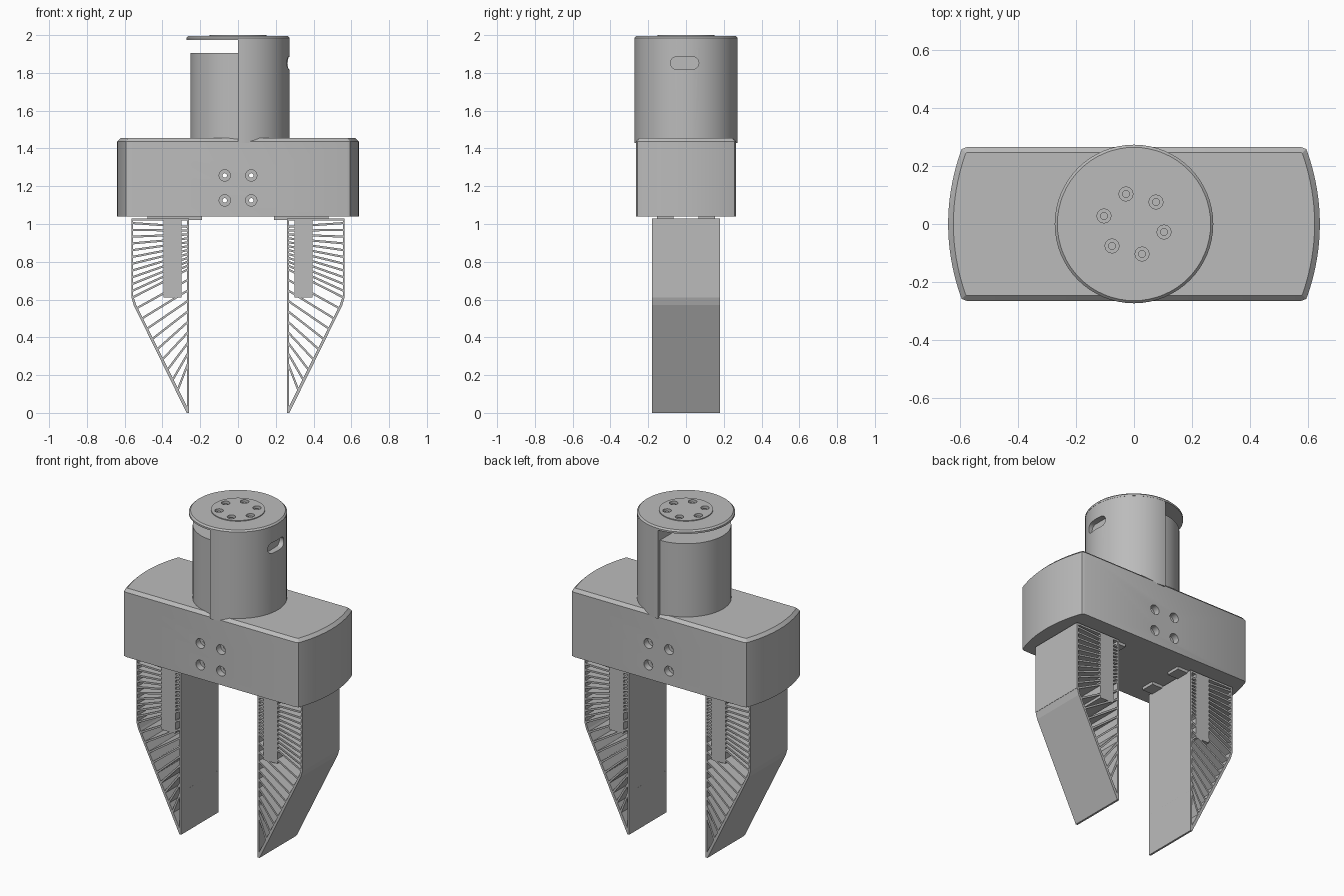
import bpy, bmesh
from math import sin, cos, pi, radians
from mathutils import Vector

if "Cube" in bpy.data.objects:
    bpy.data.objects.remove(bpy.data.objects["Cube"])

grey = bpy.data.materials.new("plain_grey")
grey.use_nodes = True
grey.diffuse_color = (0.5, 0.5, 0.5, 1)
grey.node_tree.nodes["Principled BSDF"].inputs["Base Color"].default_value = (0.5, 0.5, 0.5, 1)


def prism(bm, pts, lo, hi, axis="Z", chamfer=0):
    """Extrude a 2D outline along an axis; optionally chamfer its far rim."""
    place = {"Z": lambda a, b, h: (a, b, h),
             "Y": lambda a, b, h: (a, h, b),
             "X": lambda a, b, h: (h, a, b)}[axis]
    low = [bm.verts.new(place(a, b, lo)) for a, b in pts]
    top = [bm.verts.new(place(a, b, hi)) for a, b in pts]
    n = len(pts)
    faces = [bm.faces.new(low), bm.faces.new(top)]
    for i in range(n):
        j = (i + 1) % n
        faces.append(bm.faces.new((low[i], low[j], top[j], top[i])))
    bmesh.ops.recalc_face_normals(bm, faces=faces)
    if chamfer:
        bmesh.ops.bevel(bm, geom=list(faces[1].edges), offset=chamfer,
                        segments=1, affect="EDGES")


def finish(name, bm):
    mesh = bpy.data.meshes.new(name)
    bm.to_mesh(mesh)
    bm.free()
    obj = bpy.data.objects.new(name, mesh)
    bpy.context.collection.objects.link(obj)
    mesh.materials.append(grey)
    return obj


def select(obj):
    bpy.ops.object.select_all(action="DESELECT")
    obj.select_set(True)
    bpy.context.view_layer.objects.active = obj


def smooth(obj):
    select(obj)
    bpy.ops.object.shade_smooth_by_angle(angle=radians(25))


def cut(obj, bm):
    """Subtract the shapes in bm from obj."""
    cutter = finish("cutter", bm)
    cutter.hide_render = True
    mod = obj.modifiers.new("cut", "BOOLEAN")
    mod.operation, mod.solver, mod.object = "DIFFERENCE", "EXACT", cutter
    select(obj)
    bpy.ops.object.modifier_apply(modifier=mod.name)
    bpy.data.objects.remove(cutter)


def arc(r, start=0, end=360, n=64, centre=(0, 0)):
    steps = n if end - start == 360 else n + 1
    angles = [radians(start + (end - start) * i / n) for i in range(steps)]
    return [(centre[0] + r * cos(a), centre[1] + r * sin(a)) for a in angles]


def rect(x0, x1, y0, y1):
    return [(x0, y0), (x1, y0), (x1, y1), (x0, y1)]


# Wide housing with bowed ends and a chamfered top rim
end = [(0.575, -0.265), (0.593, -0.258)]
end += [(0.64 - 0.04 * (k / 8) ** 2, 0.24 * k / 8) for k in range(-8, 9)]
end += [(0.593, 0.258), (0.575, 0.265)]
bm = bmesh.new()
prism(bm, end + [(-x, -y) for x, y in end], 1.04, 1.455, chamfer=0.018)
housing = finish("housing", bm)

# Countersunk screw holes running through the housing
bm = bmesh.new()
for x in (-0.07, 0.07):
    for z in (1.125, 1.257):
        prism(bm, arc(0.012, n=16, centre=(x, z)), -0.4, 0.4, "Y")
cut(housing, bm)
bm = bmesh.new()
for x in (-0.07, 0.07):
    for z in (1.125, 1.257):
        for s in (-1, 1):
            prism(bm, arc(0.03, n=24, centre=(x, z)), s * 0.225, s * 0.3, "Y")
cut(housing, bm)
smooth(housing)

# Larger half of the wrist, with a pill-shaped port in its side
bm = bmesh.new()
prism(bm, arc(0.272, -90, 90, 40), 1.43, 1.98)
wrist_shell = finish("wrist_shell", bm)
bm = bmesh.new()
pill = arc(0.033, -90, 90, 10, (0.035, 1.852)) + arc(0.033, 90, 270, 10, (-0.05, 1.852))
prism(bm, pill, 0.235, 0.4, "X")
cut(wrist_shell, bm)
smooth(wrist_shell)

# Smaller, shorter half of the wrist
bm = bmesh.new()
prism(bm, arc(0.252, 90, 270, 40), 1.43, 1.905)
smooth(finish("wrist_core", bm))

# Flange cap with a raised round plate and a ring of bolt holes
bm = bmesh.new()
prism(bm, arc(0.273), 1.975, 1.995, chamfer=0.009)
cap = finish("flange_cap", bm)
bm = bmesh.new()
prism(bm, arc(0.15), 1.985, 2.0)
plate = finish("flange_plate", bm)
bolts = [(0.107 * cos(radians(a)), 0.107 * sin(radians(a))) for a in range(45, 405, 60)]
for part in (cap, plate):
    bm = bmesh.new()
    for c in bolts:
        prism(bm, arc(0.024, n=20, centre=c), 1.982, 2.1)
    cut(part, bm)
    smooth(part)
bm = bmesh.new()
for c in bolts:
    prism(bm, arc(0.013, n=12, centre=c), 1.98, 1.99)
smooth(finish("flange_bolts", bm))


# Ribbed fingers
def along(path, t):
    """Point at fraction t of a polyline's length."""
    legs = [(Vector(a), Vector(b)) for a, b in zip(path, path[1:])]
    left = t * sum((b - a).length for a, b in legs)
    for a, b in legs:
        if left <= (b - a).length + 1e-6:
            return a.lerp(b, left / (b - a).length)
        left -= (b - a).length
    return legs[-1][1]


def bar(a, b, width):
    """Thin strip outline between two points."""
    a, b = Vector(a), Vector(b)
    d = (b - a).normalized() * width / 2
    n = Vector((-d.y, d.x))
    return [tuple(p) for p in (a + n, b + n, b - n, a - n)]


heel, knee, tip = (0.56, 0.61), (0.545, 0.57), (0.268, 0.008)
UPPER, LOWER, HALF = 11, 10, 0.18
strips = [rect(0.26, 0.27, 0, 1.03),
          rect(0.26, 0.565, 1.018, 1.03),
          rect(0.30, 0.394, 0.61, 1.03),
          rect(0.555, 0.565, 0.61, 1.03),
          [(0.565, 0.615), (0.552, 0.57), (0.54, 0.575), (0.555, 0.62)],
          [(0.552, 0.57), (0.54, 0.575), (0.26, 0.015), (0.26, 0), (0.272, 0)]]
for i in range(UPPER):
    t = i / UPPER
    strips.append(bar((0.265, 0.985 - 0.225 * t), (0.56, 1.005 - 0.395 * t), 0.011))
for i in range(LOWER):
    t = i / (LOWER - 1)
    outer = along([heel, knee, tip], t * 0.82)
    strips.append(bar((0.265, 0.76 - 0.5 * t), outer, 0.011))

for side, s in (("left", 1), ("right", -1)):
    bm = bmesh.new()
    for strip in strips:
        prism(bm, [(s * x, z) for x, z in strip], -HALF, HALF, "Y")
    finish(side + "_finger", bm)
    # Slide rails joining the finger to the housing
    bm = bmesh.new()
    for y in (-0.11, 0.11):
        prism(bm, [(s * x, v) for x, v in rect(0.19, 0.48, y - 0.043, y + 0.043)], 1.022, 1.045)
    finish(side + "_slide_rails", bm)
